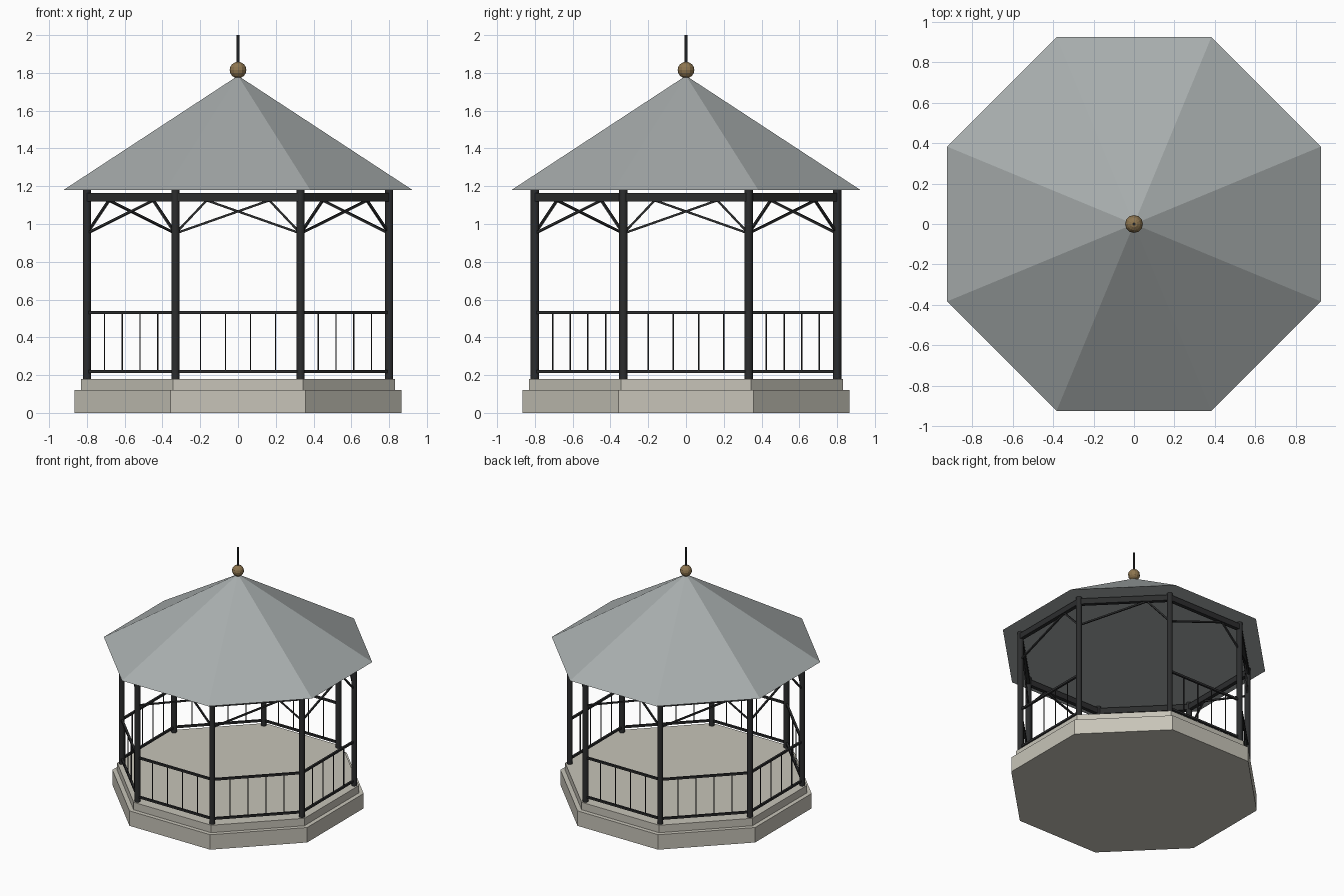
import bpy
import math
from mathutils import Vector

cube = bpy.data.objects.get("Cube")
if cube:
    bpy.data.objects.remove(cube, do_unlink=True)


def material(name, colour):
    mat = bpy.data.materials.new(name)
    mat.use_nodes = True
    mat.diffuse_color = (*colour, 1)
    mat.node_tree.nodes["Principled BSDF"].inputs["Base Color"].default_value = (*colour, 1)
    return mat


STONE = material("pale stone", (0.57, 0.55, 0.48))
ROOF = material("grey roofing", (0.39, 0.42, 0.42))
IRON = material("dark iron", (0.025, 0.026, 0.027))
BRASS = material("aged brass", (0.27, 0.18, 0.08))

SIDES = 8
STEP = math.tau / SIDES
POST_RADIUS = 0.866


def finish(name, mat):
    obj = bpy.context.object
    obj.name = name
    obj.data.materials.append(mat)
    return obj


def octagon(name, bottom, top, r_bottom, r_top, mat):
    """Eight-sided solid with flat sides facing the axes."""
    bpy.ops.mesh.primitive_cone_add(vertices=SIDES, radius1=r_bottom, radius2=r_top,
                                    depth=top - bottom, location=(0, 0, (bottom + top) / 2),
                                    rotation=(0, 0, STEP / 2))
    return finish(name, mat)


def rod(name, a, b, radius, sides=8):
    """Round bar between two points."""
    d = b - a
    bpy.ops.mesh.primitive_cylinder_add(vertices=sides, radius=radius, depth=d.length,
                                        location=(a + b) / 2,
                                        rotation=d.to_track_quat('Z', 'Y').to_euler())
    bpy.ops.object.shade_smooth_by_angle(angle=math.radians(50))
    return finish(name, IRON)


def bar(name, a, b, width, height):
    """Level or sloping rectangular bar between two points."""
    d = b - a
    bpy.ops.mesh.primitive_cube_add(size=1, location=(a + b) / 2,
                                    rotation=d.to_track_quat('X', 'Z').to_euler())
    obj = finish(name, IRON)
    obj.scale = (d.length, width, height)
    return obj


def corner(i, z):
    angle = STEP * (i + 0.5)
    return Vector((POST_RADIUS * math.cos(angle), POST_RADIUS * math.sin(angle), z))


def along(i, t, z):
    """Point a fraction t of the way across bay i."""
    return corner(i, z).lerp(corner(i + 1, z), t)


# Stepped base and roof
octagon("base_step", 0, 0.12, 0.936, 0.936, STONE)
octagon("floor_step", 0.12, 0.18, 0.9, 0.9, STONE)
octagon("roof", 1.18, 1.785, 1.0, 0, ROOF)

for i in range(SIDES):
    # Post, top beam and braces of each bay
    rod(f"post_{i}", corner(i, 0.18), corner(i, 1.18), 0.022, 10)
    bar(f"top_beam_{i}", corner(i, 1.142), corner(i + 1, 1.142), 0.03, 0.045)
    peak = along(i, 0.75, 1.125)
    bar(f"long_brace_{i}", corner(i, 0.95), peak, 0.012, 0.012)
    bar(f"short_brace_{i}", corner(i + 1, 0.95), peak, 0.012, 0.012)

    # Railings on every bay but the entrance
    if i == 0:
        continue
    for name, z in (("lower_rail", 0.218), ("upper_rail", 0.532)):
        bar(f"{name}_{i}", corner(i, z), corner(i + 1, z), 0.016, 0.016)
    for k in range(1, 5):
        rod(f"baluster_{i}_{k}", along(i, k / 5, 0.218), along(i, k / 5, 0.532), 0.004, 6)

# Finial ball and spike
bpy.ops.mesh.primitive_uv_sphere_add(segments=12, ring_count=8, radius=0.044,
                                     location=(0, 0, 1.815))
finish("finial_ball", BRASS)
rod("finial_spike", Vector((0, 0, 1.8)), Vector((0, 0, 2.0)), 0.007)
